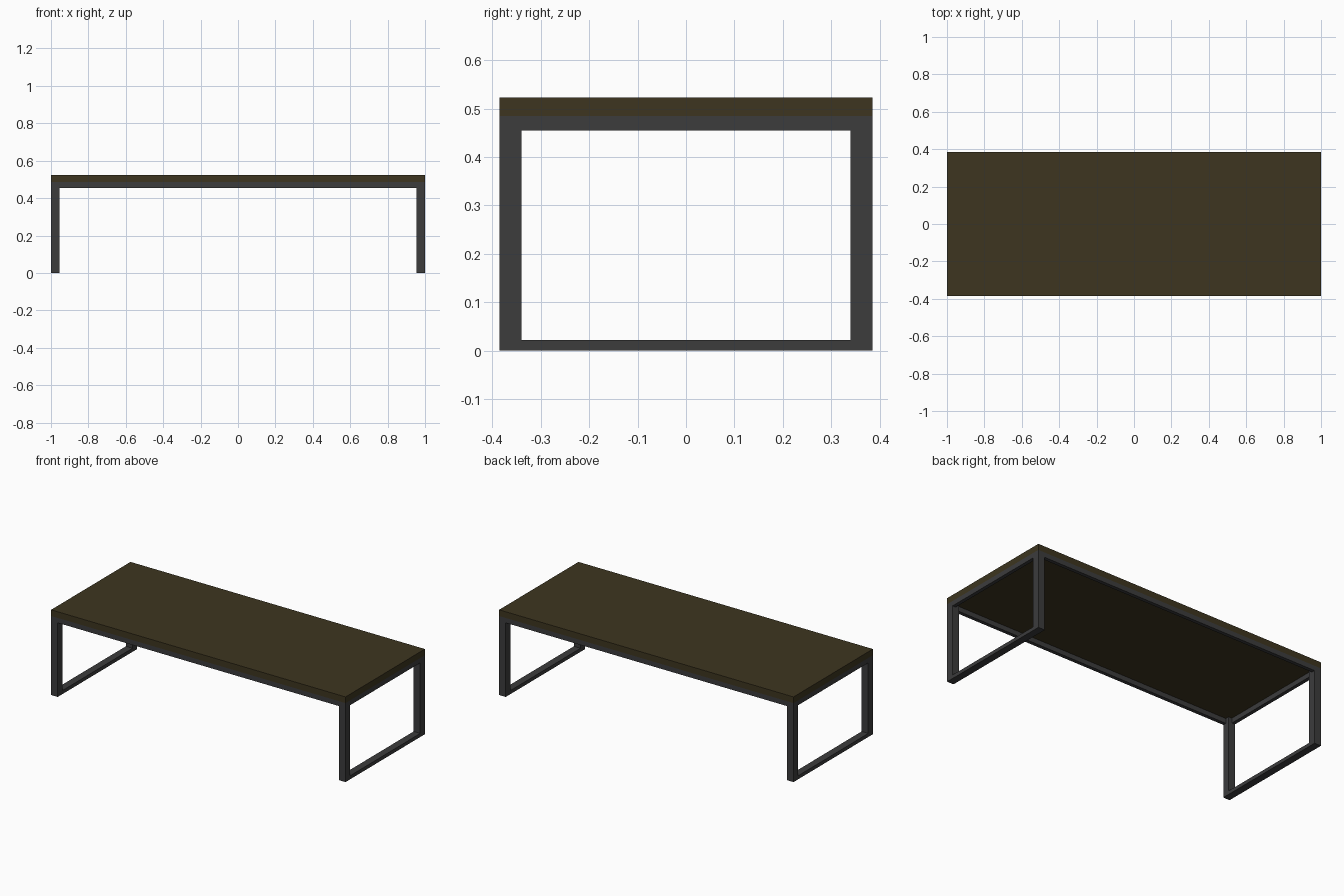
import bpy

if "Cube" in bpy.data.objects:
    bpy.data.objects.remove(bpy.data.objects["Cube"])

def mat(name, c):
    m = bpy.data.materials.new(name)
    m.diffuse_color = (*c, 1)
    m.use_nodes = True
    m.node_tree.nodes["Principled BSDF"].inputs["Base Color"].default_value = m.diffuse_color
    return m

wood = mat("dark_wood", (0.047, 0.036, 0.014))
metal = mat("dark_metal", (0.045, 0.045, 0.046))

def box(name, lo, hi, m):
    bpy.ops.mesh.primitive_cube_add(size=1, location=[(a + b) / 2 for a, b in zip(lo, hi)])
    o = bpy.context.object
    o.name = name
    o.scale = [b - a for a, b in zip(lo, hi)]
    bpy.ops.object.transform_apply(location=False, rotation=False, scale=True)
    o.data.materials.append(m)

def span(s, a, b):
    return sorted((s * a, s * b))

X, Y, T = 1.0, 0.385, 0.045      # half length, half depth, leg thickness
R = 0.022                        # rail thickness
Z0, Z1, Z2 = 0.455, 0.485, 0.523 # rail bottom, rail top, table top

# Table top
box("table_top", (-X, -Y, Z1), (X, Y, Z2), wood)

for s, side in ((-1, "left"), (1, "right")):
    x0, x1 = span(s, X - T, X)
    # Legs
    for t, end in ((-1, "front"), (1, "back")):
        y0, y1 = span(t, Y - T, Y)
        box(f"{end}_{side}_leg", (x0, y0, 0), (x1, y1, Z1), metal)
    # Floor bar and end rail between the legs
    box(f"{side}_floor_bar", (x0, -Y + T, 0), (x1, Y - T, R), metal)
    r0, r1 = span(s, X - R, X)
    box(f"{side}_end_rail", (r0, -Y + T, Z0), (r1, Y - T, Z1), metal)

# Long rails under the top
for t, end in ((-1, "front"), (1, "back")):
    y0, y1 = span(t, Y - R, Y)
    box(f"{end}_rail", (-X + T, y0, Z0), (X - T, y1, Z1), metal)
